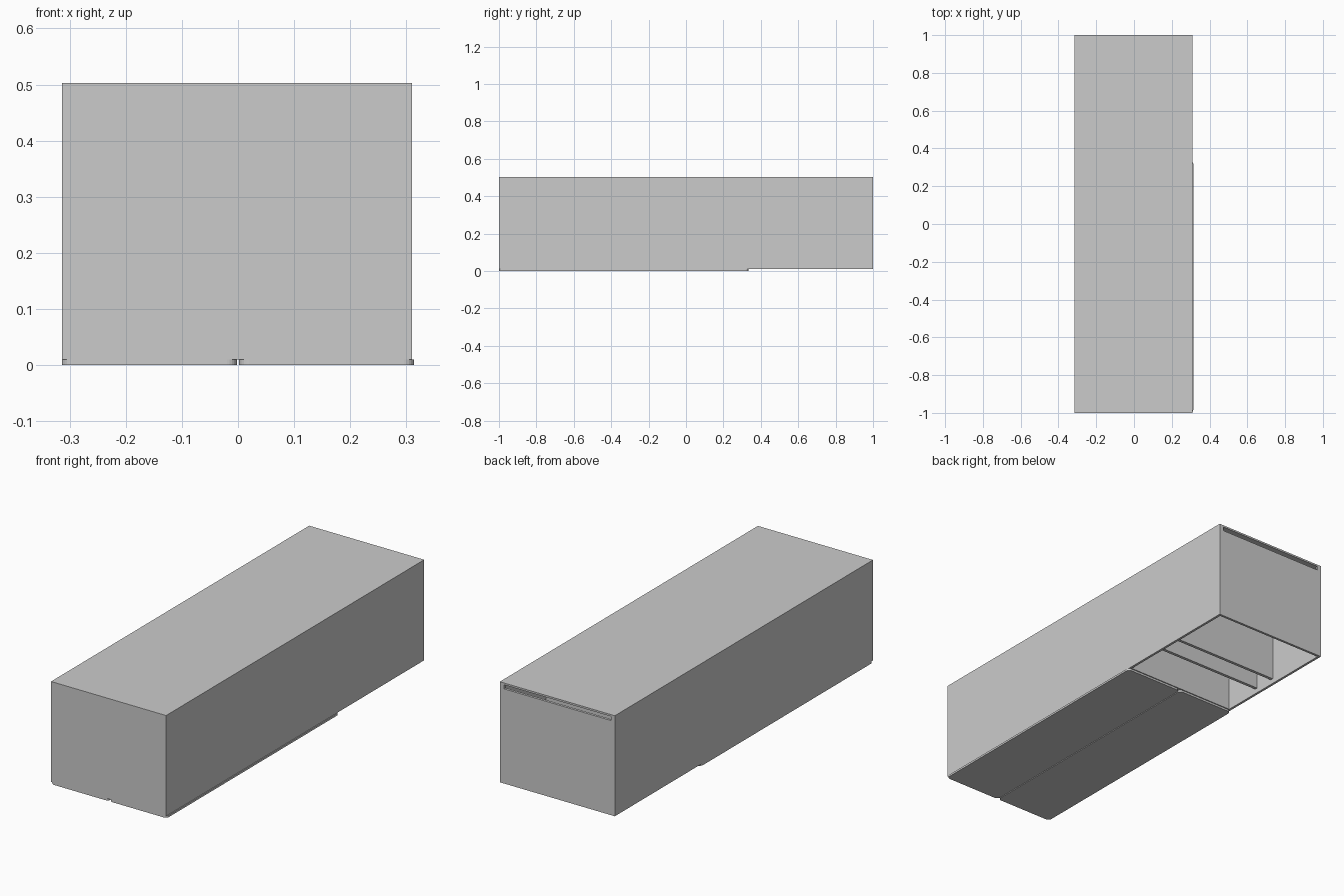
import bpy
import bmesh
from mathutils import Vector

cube = bpy.data.objects.get("Cube")
if cube:
    bpy.data.objects.remove(cube, do_unlink=True)

grey = bpy.data.materials.new("plain grey")
grey.use_nodes = True
grey.diffuse_color = (0.6, 0.6, 0.6, 1)
grey.node_tree.nodes["Principled BSDF"].inputs["Base Color"].default_value = (0.6, 0.6, 0.6, 1)


def box(name, low, high, corner=0):
    """Axis-aligned box; corner rounds its vertical edges."""
    low, high = Vector(low), Vector(high)
    bm = bmesh.new()
    bmesh.ops.create_cube(bm, size=1)
    for v in bm.verts:
        v.co = Vector(((v.co[i] + 0.5) * (high[i] - low[i]) + low[i]) for i in range(3))
    if corner:
        upright = [e for e in bm.edges
                   if abs(e.verts[0].co.z - e.verts[1].co.z) > 0.5 * (high.z - low.z)]
        bmesh.ops.bevel(bm, geom=upright, offset=corner, segments=6,
                        profile=0.5, affect='EDGES')
    mesh = bpy.data.meshes.new(name)
    bm.to_mesh(mesh)
    bm.free()
    mesh.materials.append(grey)
    obj = bpy.data.objects.new(name, mesh)
    bpy.context.collection.objects.link(obj)
    return obj


def cut(target, low, high):
    """Subtract a box from the target, then discard the cutter."""
    cutter = box("cutter", low, high)
    cutter.hide_render = True
    mod = target.modifiers.new("cut", 'BOOLEAN')
    mod.operation = 'DIFFERENCE'
    mod.solver = 'EXACT'
    mod.object = cutter
    bpy.context.view_layer.objects.active = target
    bpy.ops.object.modifier_apply(modifier=mod.name)
    bpy.data.objects.remove(cutter, do_unlink=True)


LEFT, RIGHT = 0.31, -0.314      # outer side faces
BASE, TOP = 0.01, 0.503
WALL = 0.012
BAY = 0.34                      # start of the open rear bay

# Outer case with a closed front chamber and a rear bay open below
case = box("case", (RIGHT, -1, BASE), (LEFT, 1, TOP))
inner_right, inner_left = RIGHT + WALL, LEFT - WALL
ceiling = TOP - 0.008
cut(case, (inner_right, -1 + WALL, BASE + WALL), (inner_left, BAY - WALL, ceiling))
cut(case, (inner_right, BAY, BASE - 0.05), (inner_left, 1 - WALL, ceiling))

# Long slot high on the back wall
cut(case, (-0.293, 0.97, 0.474), (0.288, 1.05, 0.494))

# Cross partitions hanging inside the rear bay
for name, y in (("rear_partition", 0.66), ("middle_partition", 0.545)):
    box(name, (inner_right, y - 0.015, 0.035), (inner_left, y, ceiling))

# Pair of rounded plates under the front chamber
box("right_bottom_plate", (-0.314, -1, 0), (-0.002, 0.335, BASE), 0.018)
box("left_bottom_plate", (0.002, -1, 0), (0.314, 0.335, BASE), 0.018)
